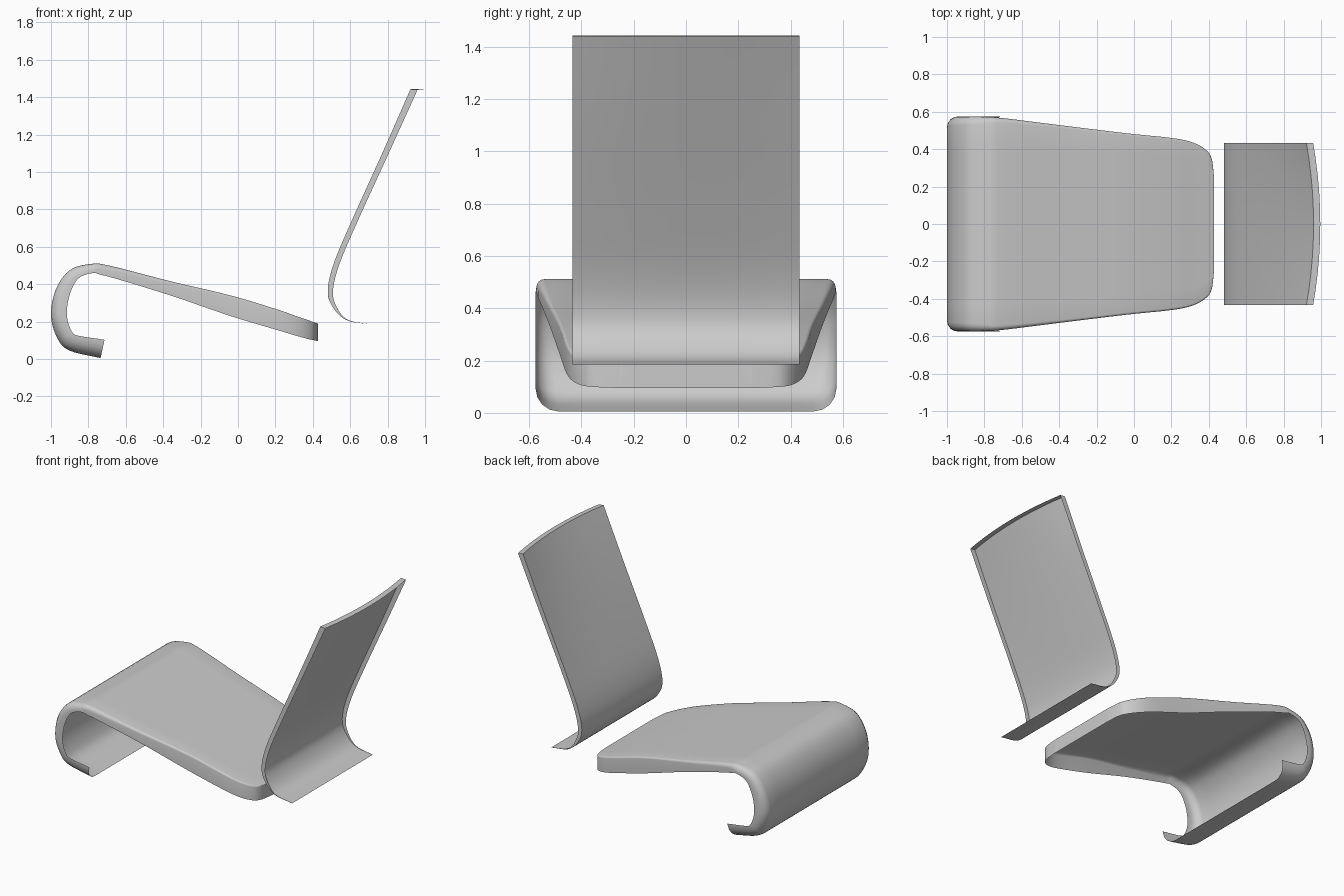
import bpy, bmesh, math
from mathutils import Vector

if "Cube" in bpy.data.objects:
    bpy.data.objects.remove(bpy.data.objects["Cube"])


def smooth_keys(keys, steps):
    """Catmull-Rom samples through rows of key values."""
    k = [Vector(a) for a in keys]
    k = [k[0] * 2 - k[1]] + k + [k[-1] * 2 - k[-2]]
    rows = []
    for i in range(1, len(k) - 2):
        a, b, c, d = k[i - 1:i + 3]
        for s in range(steps):
            t = s / steps
            rows.append(0.5 * (2 * b + (c - a) * t + (2 * a - 5 * b + 4 * c - d) * t * t
                               + (3 * b - a - 3 * c + d) * t ** 3))
    return rows + [k[-2]]


def shell(name, keys, end_dir, vertical_from=99, steps=5):
    """Thin skin along a profile with turned-in side flanges and an end flange.
    Key: x, z, half width, corner radius, flange depth, bow in x at the middle."""
    rows = smooth_keys(keys, steps)
    bm = bmesh.new()
    grid = []
    for i, (x, z, w, r, d, bow) in enumerate(rows):
        p, q = rows[max(i - 1, 0)], rows[min(i + 1, len(rows) - 1)]
        t = Vector((q[0] - p[0], q[1] - p[1], 0)).normalized()
        n = (0, -1) if x > vertical_from and z > 0.15 else (t.y, -t.x)
        d, r = max(d, 0), max(r, 0)
        r = min(r, d)
        # half section from the flange edge to the middle
        half = [(w, d)]
        for a in range(5):
            ang = math.radians(a * 22.5)
            half.append((w - r + r * math.cos(ang), r - r * math.sin(ang)))
        half += [((w - r) * f, 0) for f in (0.8, 0.6, 0.4, 0.2)]
        section = [(-y, o) for y, o in half] + [(0, 0)] + half[::-1]
        row = []
        for y, o in section:
            b = bow * (1 - (y / w) ** 2)
            row.append(bm.verts.new((x + b + n[0] * o, y, z + n[1] * o)))
        grid.append(row)
    # end flange
    d = rows[-1][4]
    last = []
    for v, (y, o) in zip(grid[-1], section):
        k = d - o
        last.append(bm.verts.new((v.co.x + end_dir[0] * k, v.co.y, v.co.z + end_dir[1] * k)))
    grid.append(last)
    for a, b in zip(grid, grid[1:]):
        for j in range(len(a) - 1):
            bm.faces.new((a[j], a[j + 1], b[j + 1], b[j]))
    bmesh.ops.remove_doubles(bm, verts=bm.verts, dist=0.0005)
    bmesh.ops.recalc_face_normals(bm, faces=bm.faces)
    # make the outer skin face outwards
    bm.faces.ensure_lookup_table()
    big = max(bm.faces, key=lambda f: f.calc_area())
    if big.normal.z < 0:
        bmesh.ops.reverse_faces(bm, faces=bm.faces)
    me = bpy.data.meshes.new(name)
    bm.to_mesh(me)
    bm.free()
    ob = bpy.data.objects.new(name, me)
    bpy.context.collection.objects.link(ob)
    bpy.ops.object.select_all(action='DESELECT')
    ob.select_set(True)
    bpy.context.view_layer.objects.active = ob
    bpy.ops.object.shade_smooth_by_angle(angle=math.radians(35))
    return ob


# seat: front curl, sloping top, rounded rear end
shell("seat_shell", [
    (-0.735, 0.005, 0.575, 0.09, 0.10, 0),
    (-0.90, 0.045, 0.575, 0.085, 0.09, 0),
    (-0.965, 0.11, 0.575, 0.075, 0.085, 0),
    (-1.00, 0.23, 0.575, 0.06, 0.085, 0),
    (-0.975, 0.37, 0.575, 0.05, 0.08, 0),
    (-0.90, 0.475, 0.575, 0.045, 0.065, 0),
    (-0.79, 0.508, 0.573, 0.035, 0.05, 0),
    (-0.69, 0.50, 0.565, 0.025, 0.06, 0),
    (-0.37, 0.418, 0.525, 0.015, 0.075, 0),
    (-0.04, 0.34, 0.485, 0.012, 0.11, 0),
    (0.20, 0.268, 0.46, 0.012, 0.11, 0),
    (0.31, 0.23, 0.437, 0.01, 0.105, 0),
    (0.38, 0.206, 0.40, 0.01, 0.1, 0),
    (0.415, 0.194, 0.35, 0.008, 0.095, 0),
    (0.428, 0.19, 0.25, 0.005, 0.095, 0),
], end_dir=(0, -1), vertical_from=-0.69)

# backrest: rear-swept foot, leaning panel dished towards the top
shell("backrest_shell", [
    (0.71, 0.185, 0.433, 0, 0.0, 0),
    (0.58, 0.208, 0.433, 0, 0.005, 0),
    (0.505, 0.28, 0.433, 0, 0.02, 0),
    (0.48, 0.37, 0.433, 0, 0.028, 0),
    (0.515, 0.52, 0.433, 0, 0.03, 0.003),
    (0.615, 0.755, 0.433, 0, 0.03, 0.01),
    (0.78, 1.12, 0.433, 0, 0.032, 0.022),
    (0.922, 1.443, 0.433, 0, 0.036, 0.038),
], end_dir=(1, -0.1))
